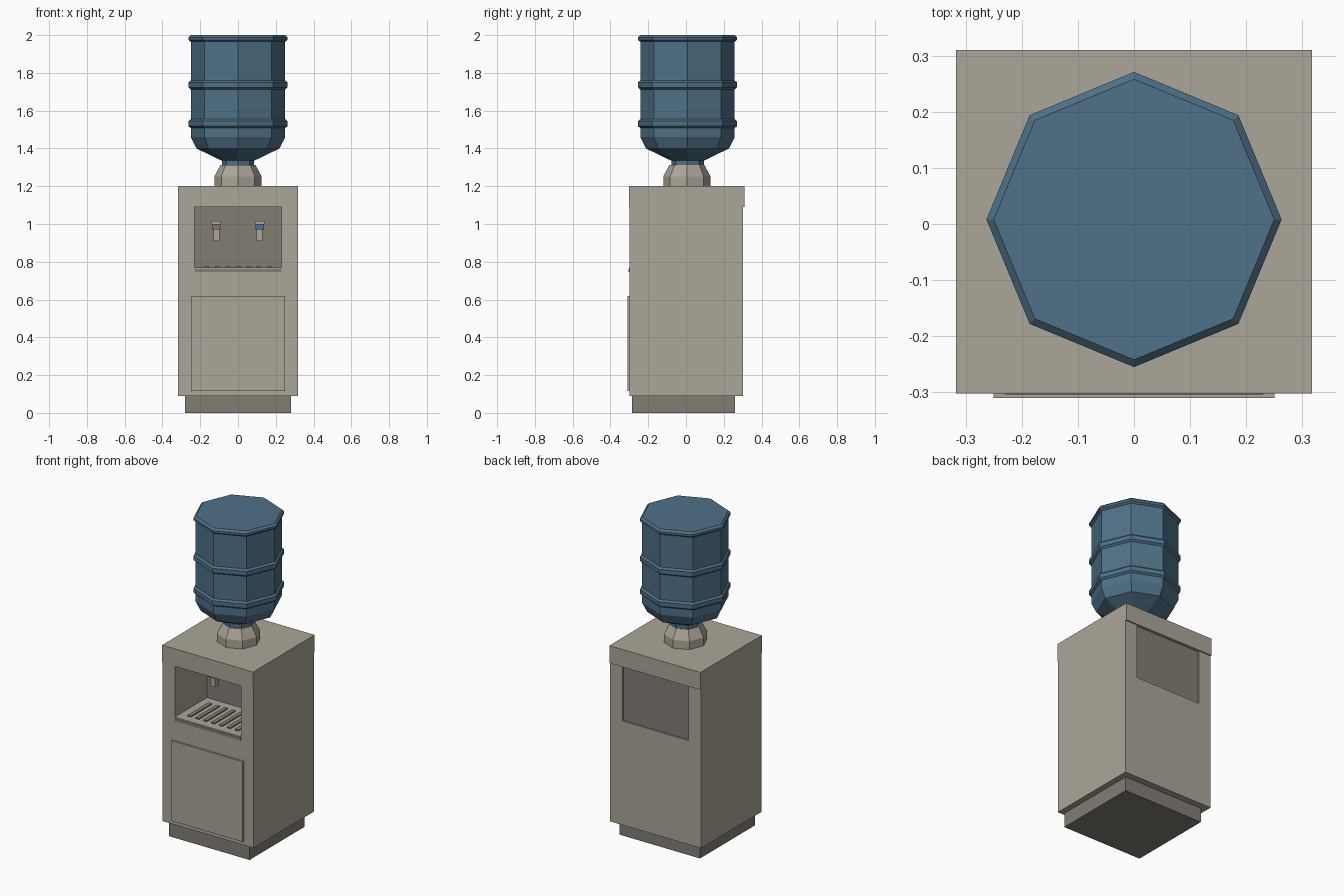
import bpy, bmesh, math

if "Cube" in bpy.data.objects:
    bpy.data.objects.remove(bpy.data.objects["Cube"])


def mat(name, rgb):
    m = bpy.data.materials.new(name)
    m.diffuse_color = (*rgb, 1)
    m.use_nodes = True
    m.node_tree.nodes["Principled BSDF"].inputs["Base Color"].default_value = m.diffuse_color
    return m


BEIGE = mat("warm_beige", (0.41, 0.38, 0.315))
DARK = mat("dark_warm_grey", (0.225, 0.205, 0.175))
BLUE = mat("bottle_blue", (0.078, 0.165, 0.245))
COLD = mat("cold_blue", (0.06, 0.17, 0.34))
HOT = mat("hot_brown", (0.24, 0.17, 0.13))


def finish(name, bm, material):
    bmesh.ops.recalc_face_normals(bm, faces=bm.faces)
    me = bpy.data.meshes.new(name)
    bm.to_mesh(me)
    bm.free()
    me.materials.append(material)
    ob = bpy.data.objects.new(name, me)
    bpy.context.collection.objects.link(ob)
    return ob


def box(name, x, y, z, material):
    """Box from (min, max) pairs."""
    bm = bmesh.new()
    bmesh.ops.create_cube(bm, size=1)
    for v in bm.verts:
        v.co = [r[0] if c < 0 else r[1] for c, r in zip(v.co, (x, y, z))]
    return finish(name, bm, material)


def lathe(name, profile, sides, cy, material):
    """Low-poly turned shape, profile of (radius, z), capped at both ends."""
    bm = bmesh.new()
    rings = []
    for r, z in profile:
        rings.append([bm.verts.new((r * math.cos(2 * math.pi * i / sides),
                                    cy + r * math.sin(2 * math.pi * i / sides), z))
                      for i in range(sides)])
    for a, b in zip(rings, rings[1:]):
        for i in range(sides):
            j = (i + 1) % sides
            bm.faces.new((a[i], a[j], b[j], b[i]))
    bm.faces.new(rings[0][::-1])
    bm.faces.new(rings[-1])
    return finish(name, bm, material)


F, B = -0.298, 0.302          # cabinet front and back
NX, NZ0, NZ1 = 0.23, 0.77, 1.09   # niche half width, floor, ceiling

# Plinth and cabinet frame around the niche
box("plinth", (-0.28, 0.28), (-0.285, 0.26), (0, 0.09), DARK)
box("cabinet_lower", (-0.317, 0.317), (F, B), (0.09, 0.745), BEIGE)
box("cabinet_top", (-0.317, 0.317), (-0.302, 0.31), (NZ1, 1.2), BEIGE)
for side, (a, b) in {"left": (-0.317, -NX), "right": (NX, 0.317)}.items():
    box("cabinet_post_" + side, (a, b), (F, B), (0.745, NZ1), BEIGE)
box("niche_back", (-NX, NX), (0.02, 0.292), (0.745, NZ1), DARK)

# Front door
box("door", (-0.25, 0.25), (-0.31, F), (0.115, 0.62), BEIGE)

# Drip tray with grille bars
box("drip_tray", (-NX, NX), (-0.304, 0.02), (0.745, 0.762), DARK)
box("tray_plate", (-NX, NX), (-0.302, 0.02), (0.762, NZ0), BEIGE)
for i in range(7):
    cx = (i - 3) * 0.055
    box(f"grille_bar_{i + 1}", (cx - 0.012, cx + 0.012), (-0.25, -0.04),
        (NZ0, NZ0 + 0.007), DARK)

# Taps
for name, cx, colour in (("hot", -0.115, HOT), ("cold", 0.115, COLD)):
    box(name + "_tap_arm", (cx - 0.025, cx + 0.025), (-0.09, 0.02), (1.0, 1.015), BEIGE)
    box(name + "_tap_lever", (cx - 0.023, cx + 0.023), (-0.1, -0.04), (0.972, 1.0), colour)
    box(name + "_tap_spout", (cx - 0.016, cx + 0.016), (-0.088, -0.05), (0.91, 0.972), BEIGE)

# Bottle collar and bottle
lathe("bottle_collar", [(0.125, 1.2), (0.125, 1.252), (0.093, 1.312)], 8, 0.005, BEIGE)
lathe("bottle", [
    (0.086, 1.3), (0.086, 1.335), (0.22, 1.4), (0.25, 1.46),
    (0.25, 1.508), (0.262, 1.518), (0.262, 1.545), (0.25, 1.555),
    (0.25, 1.713), (0.262, 1.723), (0.262, 1.75), (0.25, 1.76),
    (0.25, 1.965), (0.263, 1.975), (0.263, 1.988), (0.25, 2.0),
], 8, 0.008, BLUE)
